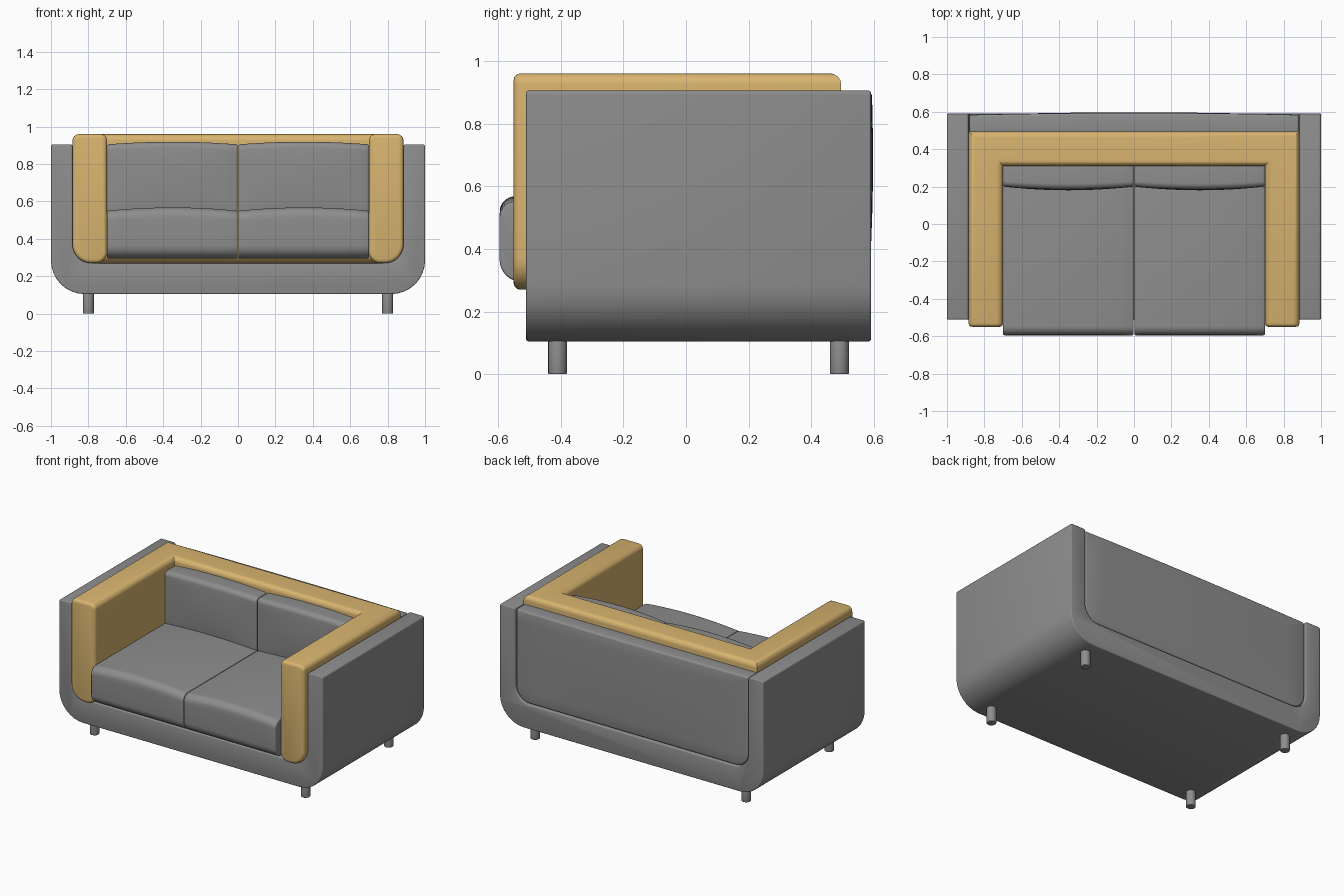
import bpy, bmesh, math
from mathutils import Vector

if "Cube" in bpy.data.objects:
    bpy.data.objects.remove(bpy.data.objects["Cube"], do_unlink=True)


def material(name, rgb):
    m = bpy.data.materials.new(name)
    m.use_nodes = True
    m.diffuse_color = (*rgb, 1)
    bsdf = m.node_tree.nodes["Principled BSDF"]
    bsdf.inputs["Base Color"].default_value = (*rgb, 1)
    bsdf.inputs["Roughness"].default_value = 0.8
    return m


GREY = material("grey_fabric", (0.27, 0.27, 0.27))
TAN = material("tan_fabric", (0.69, 0.46, 0.16))


def rounded(corners, seg=8):
    """Outline from right-angle corners given as (u, v, radius)."""
    out = []
    for i, (u, v, r) in enumerate(corners):
        p = Vector((u, v))
        before = Vector(corners[i - 1][:2])
        after = Vector(corners[(i + 1) % len(corners)][:2])
        a = p + (before - p).normalized() * r
        b = p + (after - p).normalized() * r
        centre = a + b - p
        for k in range(seg + 1):
            t = math.pi / 2 * k / seg
            out.append(centre + (p - b) * math.cos(t) + (p - a) * math.sin(t))
    return out


def box_outline(u0, u1, v0, v1, radii):
    r0, r1, r2, r3 = radii
    return rounded([(u0, v0, r0), (u1, v0, r1), (u1, v1, r2), (u0, v1, r3)])


def loft(name, rings, mat, bevel=0.0, cuts=(), bulge=None):
    """Skin rings of points, cap and soften the ends, then puff the surface."""
    bm = bmesh.new()
    loops = [[bm.verts.new(p) for p in ring] for ring in rings]
    n = len(loops[0])
    for a, b in zip(loops, loops[1:]):
        for i in range(n):
            j = (i + 1) % n
            bm.faces.new((a[i], a[j], b[j], b[i]))
    caps = [bm.faces.new(loops[0][::-1]), bm.faces.new(loops[-1])]
    bmesh.ops.recalc_face_normals(bm, faces=bm.faces)
    if bevel:
        edges = list({e for f in caps for e in f.edges})
        bmesh.ops.bevel(bm, geom=edges, offset=bevel, offset_type='OFFSET',
                        segments=3, profile=0.5, affect='EDGES',
                        clamp_overlap=False)
    # Cut lines give the puffed areas enough faces to bend
    for axis, lo, hi, count in cuts:
        normal = Vector([float(k == axis) for k in range(3)])
        for k in range(1, count):
            bmesh.ops.bisect_plane(
                bm, geom=bm.verts[:] + bm.edges[:] + bm.faces[:],
                plane_co=normal * (lo + (hi - lo) * k / count), plane_no=normal)
    if bulge:
        for v in bm.verts:
            v.co += Vector(bulge(v.co.copy()))
    me = bpy.data.meshes.new(name)
    bm.to_mesh(me)
    bm.free()
    me.materials.append(mat)
    ob = bpy.data.objects.new(name, me)
    bpy.context.collection.objects.link(ob)
    bpy.ops.object.select_all(action='DESELECT')
    ob.select_set(True)
    bpy.context.view_layer.objects.active = ob
    bpy.ops.object.shade_smooth_by_angle(angle=math.radians(35))
    return ob


def extrude(name, outline, axis, lo, hi, mat, **kw):
    place = {'x': lambda p, t: (t, p[0], p[1]),
             'y': lambda p, t: (p[0], t, p[1]),
             'z': lambda p, t: (p[0], p[1], t)}[axis]
    return loft(name, [[place(p, t) for p in outline] for t in (lo, hi)], mat, **kw)


def arch(t, lo, hi):
    """Smooth rise that is 0 at both limits and 1 halfway."""
    s = (t - lo) / (hi - lo)
    return max(0.0, 4 * s * (1 - s))


# Outer shell: a U of base and two sides
W, IN, TOP, FLOOR = 1.0, 0.885, 0.905, 0.27
shell = rounded([(-W, TOP, 0.012), (-W, 0.105, 0.18), (W, 0.105, 0.18),
                 (W, TOP, 0.012), (IN, TOP, 0.012), (IN, FLOOR, 0.11),
                 (-IN, FLOOR, 0.11), (-IN, TOP, 0.012)])
extrude("outer_shell", shell, 'y', -0.51, 0.59, GREY, bevel=0.006)

# Back panel, slightly puffed outwards
extrude("back_panel", box_outline(-0.88, 0.88, 0.275, 0.9, (0.1, 0.1, 0.01, 0.01)),
        'y', 0.47, 0.583, GREY, bevel=0.012,
        cuts=[(0, -0.88, 0.88, 12), (2, 0.275, 0.9, 8)],
        bulge=lambda c: (0, 0.014 * arch(c.x, -0.88, 0.88)
                         * arch(c.z, 0.275, 1.1) if c.y > 0.55 else 0, 0))

# Arms and backrest: one section swept round three sides with mitred corners
section = box_outline(-0.0925, 0.0925, FLOOR, 0.96, (0.06, 0.1, 0.035, 0.035))
MX, MY, FRONT = 0.7925, 0.4025, -0.55
rings = [[(sx * (MX + o), FRONT if end else MY + o, z) for o, z in section]
         for sx, end in ((-1, True), (-1, False), (1, False), (1, True))]
loft("arms_and_backrest", rings, TAN, bevel=0.02)

# Seat and back cushions, one pair per side
seat = box_outline(-0.595, 0.32, 0.295, 0.55, (0.07, 0.02, 0.02, 0.05))
rest = box_outline(0.2, 0.33, 0.535, 0.905, (0.02, 0.02, 0.02, 0.03))
for side, lo, hi in (("right", -0.7, -0.002), ("left", 0.002, 0.7)):
    extrude(side + "_seat_cushion", seat, 'x', lo, hi, GREY, bevel=0.008,
            cuts=[(0, lo, hi, 10)],
            bulge=lambda c: (0, 0, 0.018 * arch(c.x, lo, hi) if c.z > 0.5 else 0))
    extrude(side + "_back_cushion", rest, 'x', lo, hi, GREY, bevel=0.01,
            cuts=[(0, lo, hi, 10), (2, 0.535, 0.905, 6)],
            bulge=lambda c: (
                0,
                -0.02 * arch(c.x, lo, hi) * arch(c.z, 0.5, 1.0) if c.y < 0.26 else 0,
                0.014 * arch(c.x, lo, hi) if c.z > 0.85 else 0))

# Four round legs
for side, x in (("right", -0.8), ("left", 0.8)):
    for end, y in (("front", -0.41), ("back", 0.49)):
        circle = [(x + 0.03 * math.cos(k * math.tau / 20),
                   y + 0.03 * math.sin(k * math.tau / 20)) for k in range(20)]
        extrude(f"{end}_{side}_leg", circle, 'z', 0, 0.115, GREY, bevel=0.004)
